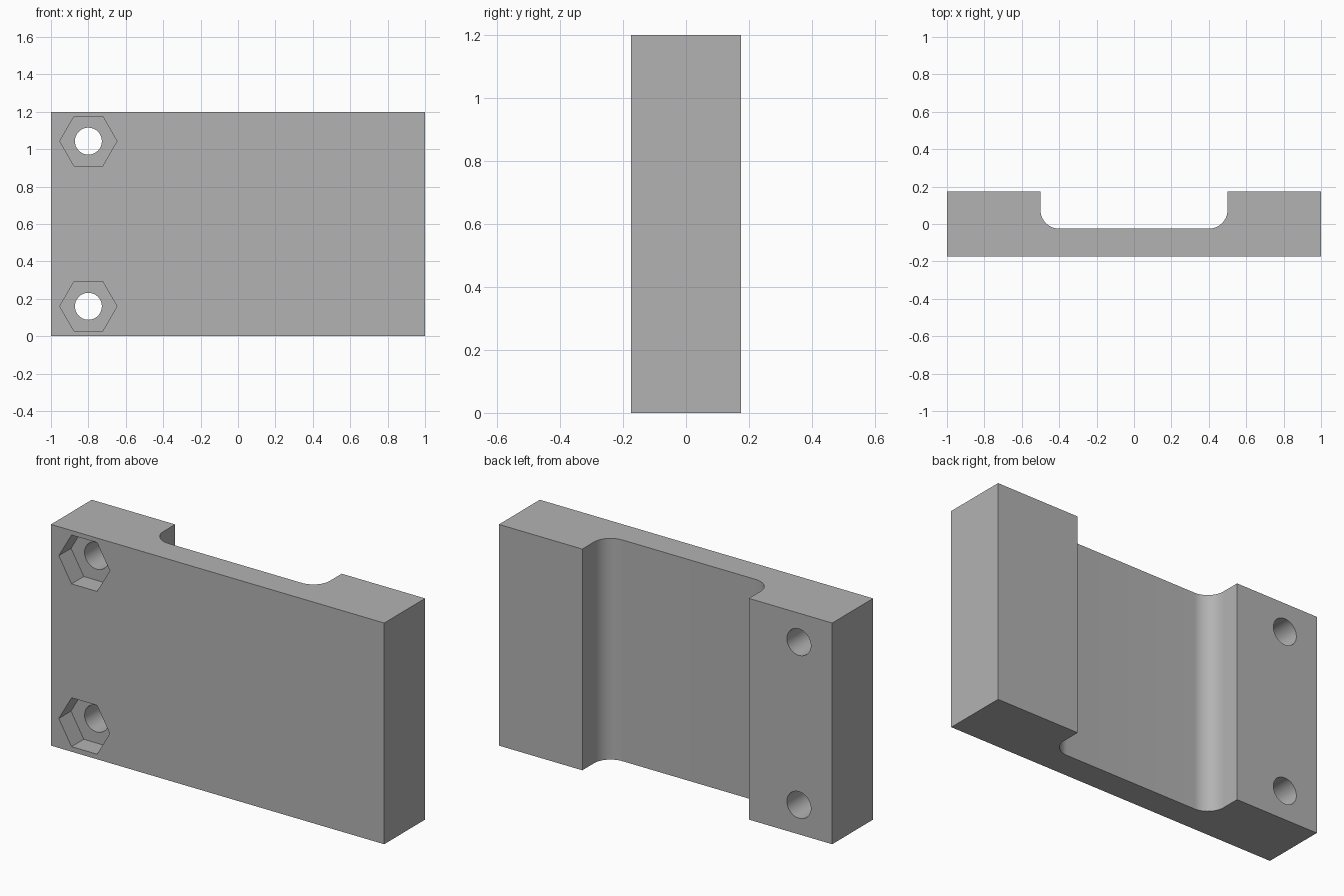
import bpy, bmesh
from math import cos, sin, pi, radians
from mathutils import Matrix, Vector

cube = bpy.data.objects.get("Cube")
if cube:
    bpy.data.objects.remove(cube, do_unlink=True)

W, H, D = 1.0, 1.2, 0.175            # half width, height, half depth
SLOT, FLOOR, FILLET = 0.5, -0.025, 0.1
HOLE_X, HOLE_Z = -0.8, (0.16, 1.043)

grey = bpy.data.materials.new("Grey")
grey.use_nodes = True
colour = (0.45, 0.45, 0.45, 1)
grey.diffuse_color = colour
grey.node_tree.nodes["Principled BSDF"].inputs["Base Color"].default_value = colour


def make_object(name, bm):
    bmesh.ops.recalc_face_normals(bm, faces=bm.faces)
    mesh = bpy.data.meshes.new(name)
    bm.to_mesh(mesh)
    bm.free()
    mesh.materials.append(grey)
    obj = bpy.data.objects.new(name, mesh)
    bpy.context.collection.objects.link(obj)
    return obj


def cutter(name, sides, radius, y0, y1, z):
    """Prism along y, with a corner pointing to +x."""
    bm = bmesh.new()
    ring = [bm.verts.new((HOLE_X + radius * cos(2 * pi * i / sides), y0,
                          z + radius * sin(2 * pi * i / sides))) for i in range(sides)]
    face = bm.faces.new(ring)
    ext = bmesh.ops.extrude_face_region(bm, geom=[face])["geom"]
    bmesh.ops.translate(bm, vec=(0, y1 - y0, 0),
                        verts=[v for v in ext if isinstance(v, bmesh.types.BMVert)])
    obj = make_object(name, bm)
    obj.hide_render = True
    return obj


# Plate outline: right half, with rounded channel corner, then mirrored
steps = 16
half = [(W, -D), (W, D), (SLOT, D)]
for i in range(steps + 1):
    a = pi / 2 * i / steps
    half.append((SLOT - FILLET + FILLET * cos(a), FLOOR + FILLET - FILLET * sin(a)))
outline = half + [(-x, y) for x, y in reversed(half)]

bm = bmesh.new()
base = bm.faces.new([bm.verts.new((x, y, 0)) for x, y in outline])
ext = bmesh.ops.extrude_face_region(bm, geom=[base])["geom"]
bmesh.ops.translate(bm, vec=(0, 0, H), verts=[v for v in ext if isinstance(v, bmesh.types.BMVert)])
plate = make_object("mounting_plate", bm)

# Bolt holes with hexagonal nut pockets on the front
bpy.ops.object.select_all(action='DESELECT')
plate.select_set(True)
bpy.context.view_layer.objects.active = plate
for z in HOLE_Z:
    for tool in (cutter("nut_pocket_cutter", 6, 0.153, -D - 0.1, -D + 0.105, z),
                 cutter("bolt_hole_cutter", 48, 0.072, -D - 0.2, D + 0.1, z)):
        mod = plate.modifiers.new("cut", 'BOOLEAN')
        mod.operation = 'DIFFERENCE'
        mod.solver = 'EXACT'
        mod.object = tool
        bpy.ops.object.modifier_apply(modifier=mod.name)
        bpy.data.objects.remove(tool, do_unlink=True)

bpy.ops.object.shade_smooth_by_angle(angle=radians(30))
